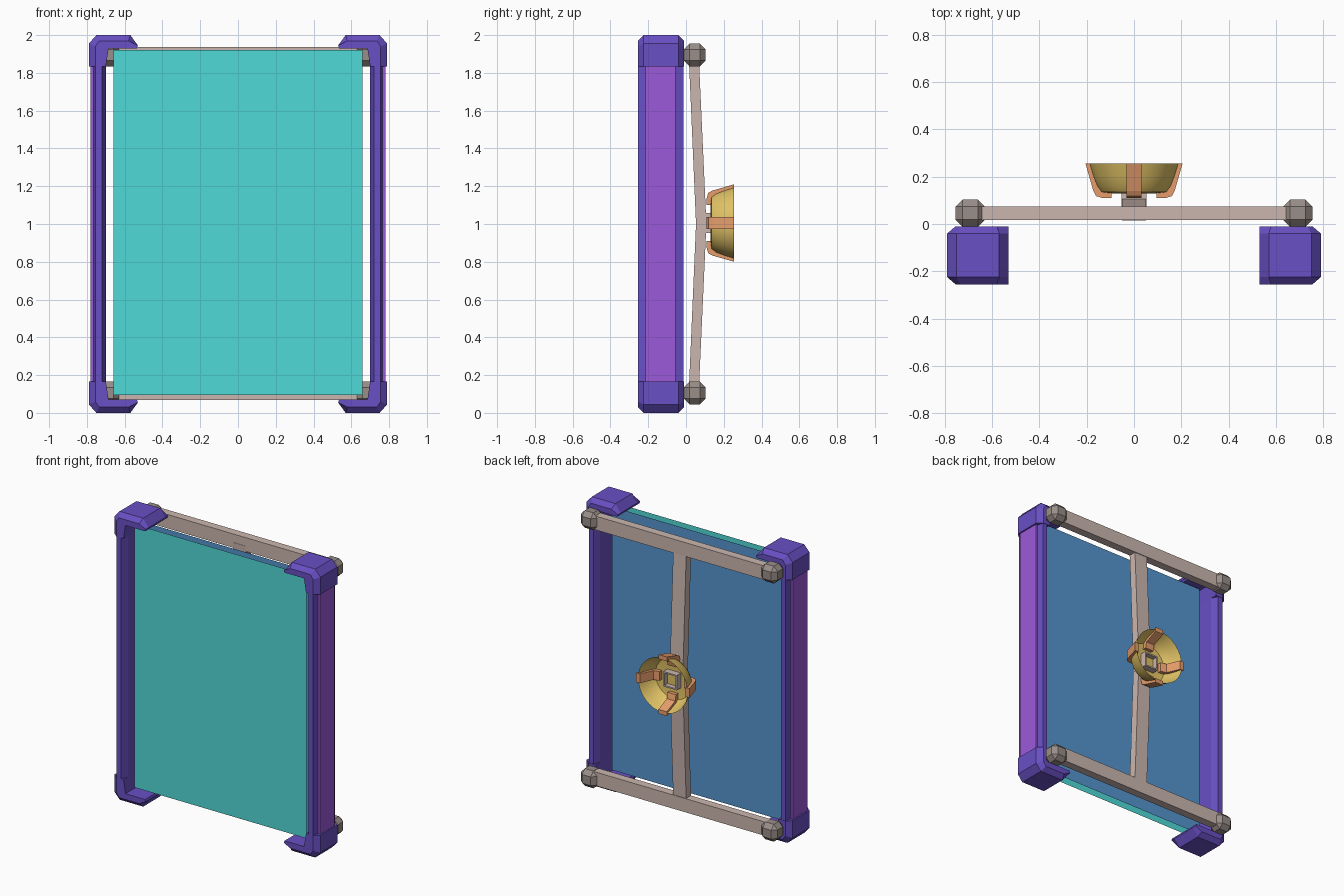
import bpy, bmesh, math
from mathutils import Vector

if "Cube" in bpy.data.objects:
    bpy.data.objects.remove(bpy.data.objects["Cube"])


def mat(name, col):
    m = bpy.data.materials.new(name)
    m.diffuse_color = (*col, 1)
    m.use_nodes = True
    m.node_tree.nodes["Principled BSDF"].inputs["Base Color"].default_value = m.diffuse_color
    return m


BLUE = mat("frame_blue", (0.14, 0.08, 0.55))
PURPLE = mat("purple", (0.33, 0.10, 0.70))
TEAL = mat("teal", (0.08, 0.70, 0.68))
PANEL = mat("panel_blue", (0.09, 0.30, 0.62))
BROWN = mat("brown", (0.60, 0.47, 0.43))
DARK = mat("dark_brown", (0.32, 0.27, 0.25))
GOLD = mat("gold", (0.75, 0.54, 0.13))
ORANGE = mat("orange", (0.80, 0.34, 0.15))


def finish(name, bm, m, recalc=True):
    if recalc:
        bmesh.ops.recalc_face_normals(bm, faces=bm.faces[:])
    me = bpy.data.meshes.new(name)
    bm.to_mesh(me)
    bm.free()
    me.materials.append(m)
    ob = bpy.data.objects.new(name, me)
    bpy.context.collection.objects.link(ob)
    return ob


def loft(name, rings, m):
    """Closed solid through rings of equal point count."""
    bm = bmesh.new()
    vs = [[bm.verts.new(p) for p in r] for r in rings]
    n = len(vs[0])
    for a, b in zip(vs, vs[1:]):
        for i in range(n):
            bm.faces.new((a[i], a[(i + 1) % n], b[(i + 1) % n], b[i]))
    bm.faces.new(vs[0])
    bm.faces.new(vs[-1])
    return finish(name, bm, m)


def box(name, lo, hi, m, bevel=0):
    bm = bmesh.new()
    bmesh.ops.create_cube(bm, size=1)
    for v in bm.verts:
        v.co = Vector([lo[i] + (v.co[i] + 0.5) * (hi[i] - lo[i]) for i in range(3)])
    if bevel:
        bmesh.ops.bevel(bm, geom=bm.edges[:], offset=bevel, segments=1, affect='EDGES')
    return finish(name, bm, m)


def sheet(name, y, face_front, m):
    pts = [(-0.66, y, 0.095), (0.66, y, 0.095), (0.66, y, 1.92), (-0.66, y, 1.92)]
    bm = bmesh.new()
    vs = [bm.verts.new(p) for p in pts]
    bm.faces.new(vs if face_front else vs[::-1])
    return finish(name, bm, m, False)


# Screen sheets
sheet("front_screen", -0.19, True, TEAL)
sheet("rear_screen", -0.13, False, PANEL)

# Corner brackets: L profile lofted in depth with narrowed front and back rings
inner = [(.79, 1.835), (.79, 1.955), (.75, 2.0), (.57, 2.0), (.53, 1.945), (.535, 1.93), (.685, 1.93), (.70, 1.835)]
outer = [(.755, 1.835), (.755, 1.94), (.735, 1.97), (.58, 1.97), (.53, 1.945), (.535, 1.93), (.685, 1.93), (.70, 1.835)]
# Post cross-section
post = [(.70, -.205), (.72, -.255), (.755, -.255), (.765, -.215), (.765, -.056), (.755, -.013), (.72, -.013), (.70, -.06)]

for s, side in ((-1, "left"), (1, "right")):
    loft(side + "_post", [[(s * x, y, z) for x, y in post] for z in (0.16, 1.84)], BLUE)
    xs = sorted((s * 0.75, s * 0.78))
    box(side + "_post_strip", (xs[0], -.215, .16), (xs[1], -.056, 1.84), PURPLE)
    for top in (True, False):
        tag = ("upper_" if top else "lower_") + side
        fz = (lambda z: z) if top else (lambda z: 2 - z)
        loft(tag + "_corner",
             [[(s * x, y, fz(z)) for x, z in prof]
              for prof, y in ((outer, -.255), (inner, -.225), (inner, -.04), (outer, -.01))], BLUE)
        # Dark joints behind the corners
        zc = fz(1.895)
        xs = sorted((s * 0.63, s * 0.755))
        box(tag + "_joint", (xs[0], -.012, zc - .06), (xs[1], .103, zc + .06), DARK, 0.03)

# Rear H-shaped support
box("upper_rail", (-.68, .017, 1.842), (.68, .074, 1.938), BROWN)
box("lower_rail", (-.68, .017, .068), (.68, .074, .163), BROWN)
loft("bent_upright", [[(x, y, z) for x, y in ((-.05, a), (.05, a), (.05, b), (-.05, b))]
                      for a, b, z in ((.015, .068, .12), (.053, .108, 1.0), (.015, .068, 1.88))], BROWN)

# Hollow square socket in the middle of the bowl
C = 1.005
sq = lambda r, y: [(-r, y, C - r), (r, y, C - r), (r, y, C + r), (-r, y, C + r)]
loft("socket", [sq(.052, .06), sq(.052, .175), sq(.042, .175), sq(.042, .14)], BROWN)
box("socket_core", (-.041, .135, C - .041), (.041, .143, C + .041), GOLD)

# Bowl: spun profile open to the back
bm = bmesh.new()
prof = [(0, .13), (.10, .13), (.14, .135), (.158, .16), (.175, .205), (.19, .255)]
vs = [bm.verts.new((r, y, 0)) for r, y in prof]
es = [bm.edges.new(p) for p in zip(vs, vs[1:])]
bmesh.ops.spin(bm, geom=vs + es, cent=(0, 0, 0), axis=(0, 1, 0), angle=2 * math.pi, steps=32)
bmesh.ops.remove_doubles(bm, verts=bm.verts[:], dist=1e-4)
bowl = finish("bowl", bm, GOLD)
bowl.location.z = C
bpy.context.view_layer.objects.active = bowl
bowl.select_set(True)
bpy.ops.object.shade_smooth_by_angle(angle=math.radians(40))

# Four claws gripping the bowl
claw = [(.205, .255), (.172, .14), (.160, .118), (.13, .109), (.095, .109), (.095, .155), (.135, .165), (.175, .255)]
for i in range(4):
    ob = loft("claw_%d" % (i + 1), [[(r, y, w) for r, y in claw] for w in (-.032, .032)], ORANGE)
    ob.location.z = C
    ob.rotation_euler.y = i * math.pi / 2
